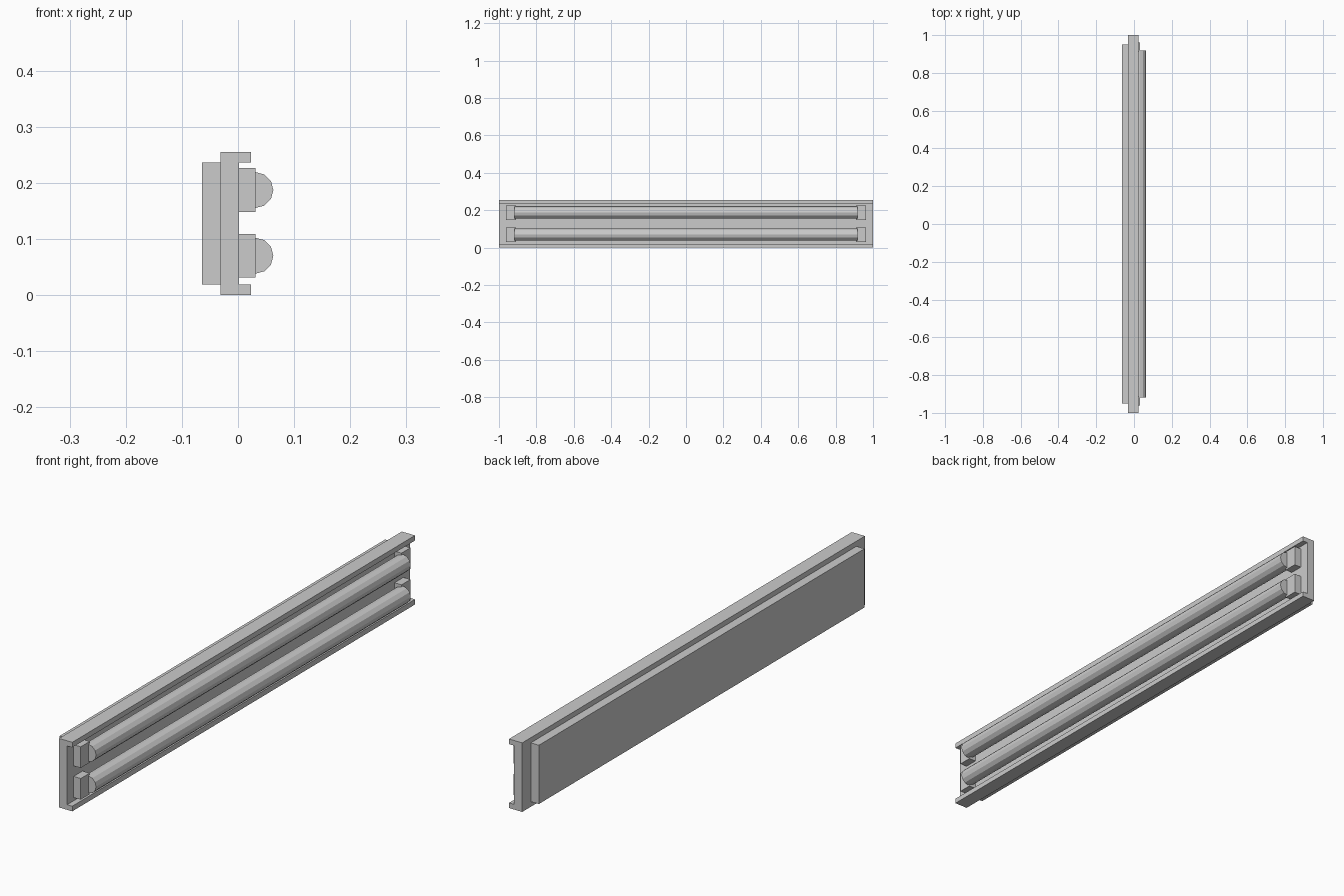
import bpy, bmesh, math
from mathutils import Matrix

if "Cube" in bpy.data.objects:
    bpy.data.objects.remove(bpy.data.objects["Cube"])


def add_object(name, bm):
    bmesh.ops.recalc_face_normals(bm, faces=bm.faces)
    mesh = bpy.data.meshes.new(name)
    bm.to_mesh(mesh)
    bm.free()
    obj = bpy.data.objects.new(name, mesh)
    bpy.context.collection.objects.link(obj)
    return obj


def extrude_profile(name, points, y0, y1):
    """Extrude an (x, z) outline along y."""
    bm = bmesh.new()
    face = bm.faces.new([bm.verts.new((x, y0, z)) for x, z in points])
    new = bmesh.ops.extrude_face_region(bm, geom=[face])["geom"]
    verts = [v for v in new if isinstance(v, bmesh.types.BMVert)]
    bmesh.ops.translate(bm, verts=verts, vec=(0, y1 - y0, 0))
    return add_object(name, bm)


def box(name, x0, x1, y0, y1, z0, z1):
    return extrude_profile(name, [(x0, z0), (x1, z0), (x1, z1), (x0, z1)], y0, y1)


# Channel-shaped housing with top and bottom lips
extrude_profile("housing", [(-0.031, 0), (0.023, 0), (0.023, 0.019), (0.002, 0.019),
                            (0.002, 0.236), (0.023, 0.236), (0.023, 0.255),
                            (-0.031, 0.255)], -1, 1)

# Mounting plate behind the housing
box("back_plate", -0.064, -0.031, -0.95, 0.95, 0.019, 0.236)

# Two lamp tubes, each held by a socket at both ends
for level, z in (("lower", 0.07), ("upper", 0.187)):
    for side, sign in (("front", -1), ("rear", 1)):
        y0, y1 = sorted((sign * 0.91, sign * 0.962))
        box(f"{level}_{side}_socket", 0.002, 0.031, y0, y1, z - 0.039, z + 0.039)

    bm = bmesh.new()
    bmesh.ops.create_cone(
        bm, cap_ends=True, segments=12, radius1=0.032, radius2=0.032, depth=1.836,
        matrix=Matrix.Translation((0.031, 0, z)) @ Matrix.Rotation(math.pi / 2, 4, 'X'))
    add_object(f"{level}_tube", bm)
